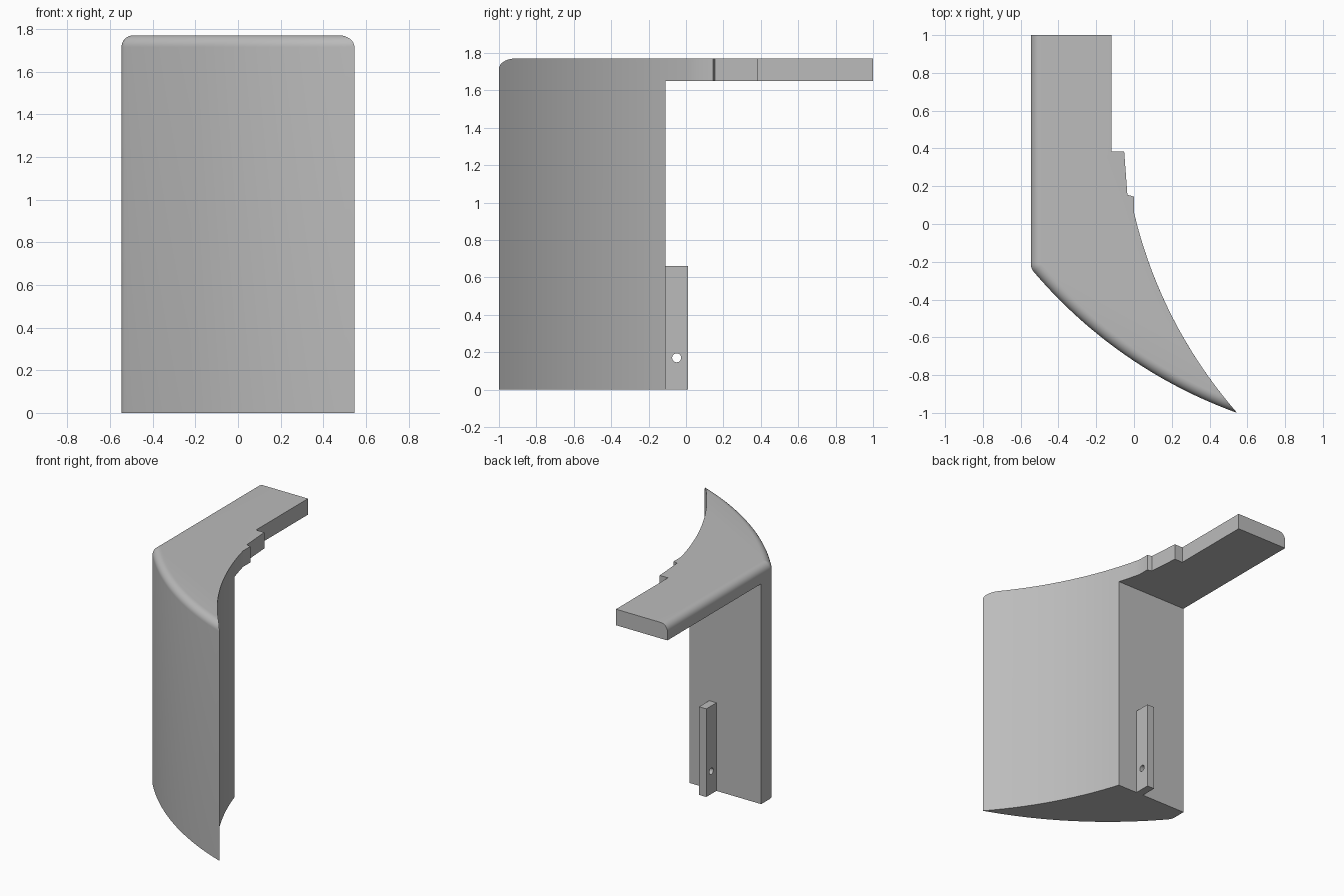
import bpy, bmesh, math
from mathutils import Vector
from mathutils.geometry import intersect_sphere_sphere_2d

if "Cube" in bpy.data.objects:
    bpy.data.objects.remove(bpy.data.objects["Cube"])

TOP, ARM_Z, LEFT, BACK_WALL = 1.77, 1.65, -0.546, -0.11
ROUND, CORNER = 0.055, 0.065

grey = bpy.data.materials.new("plain grey")
grey.use_nodes = True
grey.diffuse_color = (0.5, 0.5, 0.5, 1)
grey.node_tree.nodes["Principled BSDF"].inputs["Base Color"].default_value = (0.5, 0.5, 0.5, 1)


def circle_through(a, b, c):
    """Centre and radius of the circle through three points."""
    ab, ac = b - a, c - a
    d = 2 * ab.cross(ac)
    p, q = ab.length_squared, ac.length_squared
    off = Vector((ac.y * p - ab.y * q, ab.x * q - ac.x * p)) / d
    return a + off, off.length


def angle(v):
    return math.atan2(v.y, v.x)


def arc(centre, radius, start, end, n):
    """Points along the shorter way from one angle to another."""
    turn = (end - start + math.pi) % math.tau - math.pi
    return [centre + radius * Vector((math.cos(start + turn * i / n),
                                      math.sin(start + turn * i / n)))
            for i in range(n + 1)]


def new_object(name, bm):
    bmesh.ops.recalc_face_normals(bm, faces=bm.faces)
    mesh = bpy.data.meshes.new(name)
    bm.to_mesh(mesh)
    bm.free()
    obj = bpy.data.objects.new(name, mesh)
    bpy.context.collection.objects.link(obj)
    mesh.materials.append(grey)
    return obj


def box(name, low, high):
    bm = bmesh.new()
    bmesh.ops.create_cube(bm, size=1)
    for v in bm.verts:
        v.co = [lo + (c + 0.5) * (hi - lo) for c, lo, hi in zip(v.co, low, high)]
    return new_object(name, bm)


def rod(name, radius, sides, x0, x1, y, z):
    """Prism lying along x."""
    bm = bmesh.new()
    bmesh.ops.create_cone(bm, cap_ends=True, segments=sides, radius1=radius,
                          radius2=radius, depth=x1 - x0)
    for v in bm.verts:
        v.co = ((x0 + x1) / 2 + v.co.z, y + v.co.x, z + v.co.y)
    return new_object(name, bm)


def cut(obj, cutter):
    mod = obj.modifiers.new("cut", 'BOOLEAN')
    mod.operation = 'DIFFERENCE'
    mod.solver = 'EXACT'
    mod.object = cutter
    bpy.context.view_layer.objects.active = obj
    bpy.ops.object.modifier_apply(modifier=mod.name)
    bpy.data.objects.remove(cutter)


# Plan curves: bulging front, hollow side, rounded left corner
tip, side_end = Vector((0.546, -1.0)), Vector((0.0, 0.06))
front_c, front_r = circle_through(Vector((LEFT, -0.235)), Vector((0, -0.725)), tip)
side_c, side_r = circle_through(side_end, Vector((0.2, -0.487)), tip)
corner_x = LEFT + CORNER
corner_c = Vector((corner_x, front_c.y - math.sqrt((front_r - CORNER) ** 2
                                                   - (corner_x - front_c.x) ** 2)))
join = angle(corner_c - front_c)
steps = [(0, 0.145), (-0.035, 0.155), (-0.052, 0.385), (-0.12, 0.385), (-0.12, 1)]


def outline(inset):
    """Plan outline with the front and left edges drawn in."""
    r = front_r - inset
    hits = intersect_sphere_sphere_2d(front_c, r, side_c, side_r)
    point = min(hits, key=lambda p: (p - tip).length)
    return ([Vector((LEFT + inset, 1))]
            + arc(corner_c, CORNER - inset, math.pi, join, 6)
            + arc(front_c, r, join, angle(point - front_c), 28)[1:]
            + arc(side_c, side_r, angle(point - side_c), angle(side_end - side_c), 24)[1:]
            + [Vector(p) for p in steps])


# Shell: stacked outlines with a rounded top edge
levels = [(0, 0)] + [(ROUND * (1 - math.cos(a)), TOP - ROUND * (1 - math.sin(a)))
                     for a in (math.pi / 2 * i / 8 for i in range(9))]
bm = bmesh.new()
rings = [[bm.verts.new((p.x, p.y, z)) for p in outline(inset)] for inset, z in levels]
for low, high in zip(rings, rings[1:]):
    for i in range(len(low)):
        j = (i + 1) % len(low)
        bm.faces.new((low[i], low[j], high[j], high[i]))
bm.faces.new(rings[0][::-1])
bm.faces.new(rings[-1])
shell = new_object("curved_shell_with_arm", bm)

# Clear the space under the arm
cut(shell, box("under_arm_cutter", (-1, BACK_WALL, -1), (1, 2, ARM_Z)))

# Mounting tab with bolt holes and hexagonal nut pockets
TAB_LEFT, TAB_RIGHT = -0.175, -0.115
tab = box("mounting_tab", (TAB_LEFT, BACK_WALL - 0.01, 0), (TAB_RIGHT, 0.01, 0.66))
for z in (0.17, 0.54):
    cut(tab, rod("bolt_cutter", 0.024, 24, -0.3, 0, -0.05, z))
    cut(tab, rod("nut_cutter", 0.042, 6, -0.3, TAB_LEFT + 0.025, -0.05, z))

# Smooth shading with crisp edges
for obj in (shell, tab):
    bpy.ops.object.select_all(action='DESELECT')
    obj.select_set(True)
    bpy.context.view_layer.objects.active = obj
    bpy.ops.object.shade_smooth_by_angle(angle=math.radians(30))
